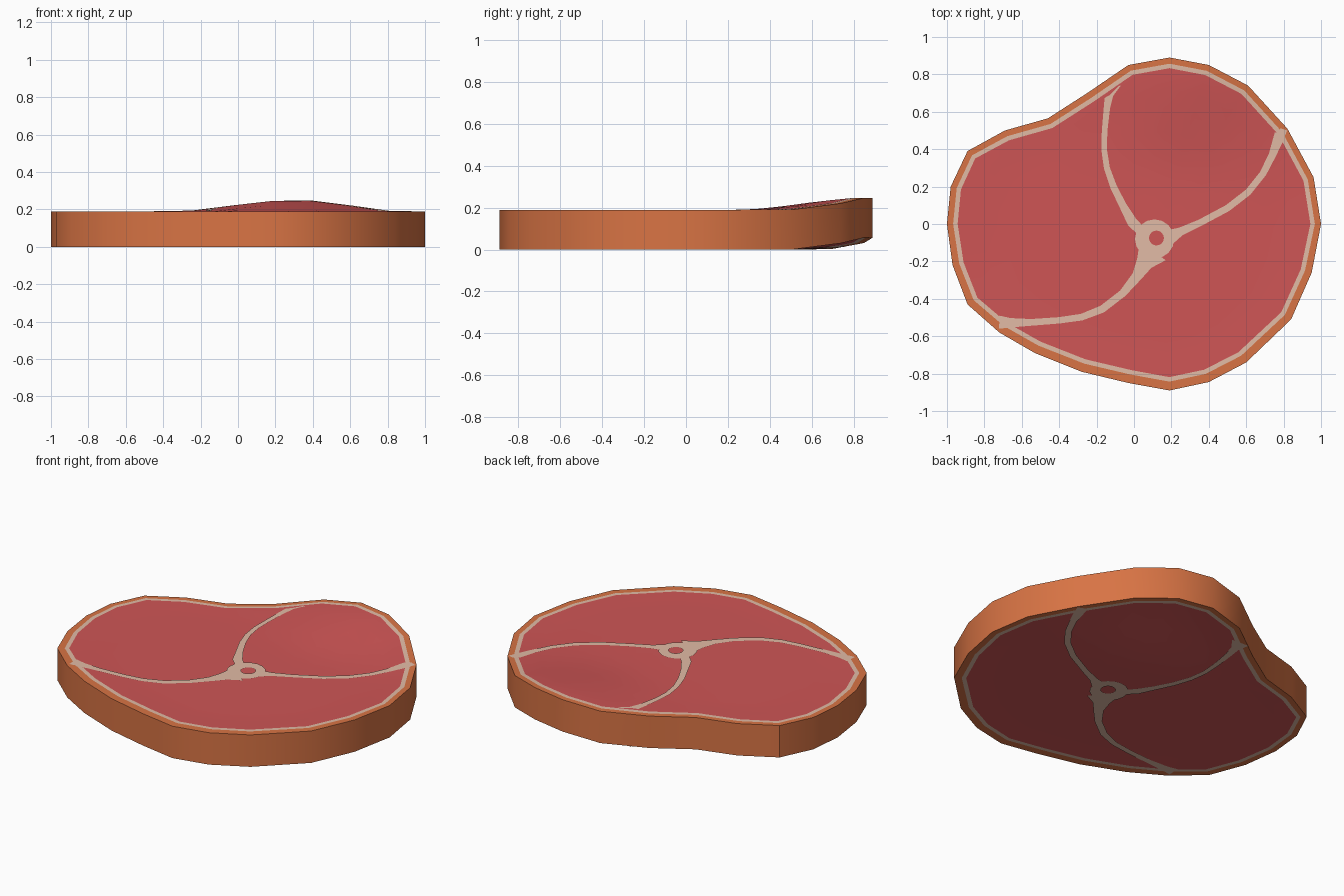
import bpy, bmesh, math
from mathutils import Vector

if "Cube" in bpy.data.objects:
    bpy.data.objects.remove(bpy.data.objects["Cube"])

THICK, LIFT = 0.19, 0.004
CENTRE = Vector((0.12, -0.075))


def material(name, rgb):
    m = bpy.data.materials.new(name)
    m.diffuse_color = tuple((c / 255) ** 2.2 for c in rgb) + (1,)
    m.use_nodes = True
    m.node_tree.nodes["Principled BSDF"].inputs["Base Color"].default_value = m.diffuse_color
    return m


crust = material("browned crust", (215, 115, 70))
fat = material("cream fat", (225, 186, 164))
meat = material("red meat", (205, 86, 86))


def bend(x, y):
    """The slice curls upward at its back edge."""
    d = math.hypot(x - 0.3, y - 0.87) / 0.68
    return 0.06 * math.cos(d * math.pi / 2) ** 2 if d < 1 else 0


def finish(bm, name, mats):
    me = bpy.data.meshes.new(name)
    bm.to_mesh(me)
    bm.free()
    for m in mats:
        me.materials.append(m)
    ob = bpy.data.objects.new(name, me)
    bpy.context.collection.objects.link(ob)
    return ob


# Outline of the slice, clockwise seen from above
outline = [Vector(p) for p in [
    (.19, .89), (.40, .85), (.61, .74), (.82, .51), (.96, .25), (1, 0), (.95, -.26), (.84, -.51),
    (.60, -.74), (.40, -.845), (.19, -.89), (-.03, -.85), (-.28, -.79), (-.53, -.69), (-.72, -.58),
    (-.89, -.43), (-.97, -.22), (-1, 0), (-.98, .20), (-.89, .39), (-.69, .50), (-.46, .565),
    (-.25, .70), (-.03, .85)]]
N = len(outline)


def inset(w):
    out = []
    for i, p in enumerate(outline):
        t = (outline[(i + 1) % N] - outline[i - 1]).normalized()
        out.append(p + Vector((t.y, -t.x)) * (w + 0.016 * max(0, -p.y)))
    return out


# Body: crust rim, fat band and meat rings on both sides
rim, band = inset(0.033), inset(0.057)
loops = [outline, rim, band]
loops += [[CENTRE + (p - CENTRE) * (k / 8) for p in band] for k in range(7, 0, -1)]
bm = bmesh.new()
edges = []
for z, top in ((THICK, True), (0, False)):
    rings = [[bm.verts.new((p.x, p.y, z + (-LIFT if top else LIFT) * (k > 2) + bend(*p)))
              for p in loop] for k, loop in enumerate(loops)]
    edges.append(rings[0])
    for k in range(len(rings) - 1):
        for i in range(N):
            j = (i + 1) % N
            f = bm.faces.new((rings[k][i], rings[k][j], rings[k + 1][j], rings[k + 1][i]))
            f.material_index = min(k, 2)
    bm.faces.new(rings[-1]).material_index = 2
for i in range(N):
    j = (i + 1) % N
    bm.faces.new((edges[0][i], edges[0][j], edges[1][j], edges[1][i]))
bmesh.ops.recalc_face_normals(bm, faces=bm.faces)
body = finish(bm, "steak_slice", [crust, fat, meat])
bpy.context.view_layer.objects.active = body
body.select_set(True)
bpy.ops.object.shade_smooth_by_angle(angle=math.radians(30))


# Flat strips laid on both faces, between two matching edge lines
def strip(name, left, right):
    bm = bmesh.new()
    for z, up in ((THICK + 0.001, 1), (-0.0005, -1)):
        a, b = [[bm.verts.new((p.x, p.y, z + bend(*p))) for p in line] for line in (left, right)]
        for i in range(len(a) - 1):
            f = bm.faces.new((a[i], a[i + 1], b[i + 1], b[i]))
            f.normal_update()
            if f.normal.z * up < 0:
                f.normal_flip()
    return finish(bm, name, [fat])


# Fat veins: x, y, width along each path
veins = {
    "fat_vein_back": [(.06, -.06, .05), (-.01, .01, .055), (-.06, .10, .04), (-.11, .20, .036),
                      (-.145, .30, .032), (-.16, .40, .03), (-.157, .5, .03), (-.145, .62, .034),
                      (-.133, .69, .045), (-.12, .75, .10)],
    "fat_vein_right": [(.19, -.07, .08), (.25, -.04, .045), (.35, .005, .036), (.5, .085, .036),
                       (.61, .17, .036), (.69, .27, .036), (.74, .37, .04), (.77, .45, .055),
                       (.79, .51, .06)],
    "fat_vein_left": [(.10, -.145, .17), (.055, -.21, .09), (.015, -.28, .055), (-.06, -.37, .04),
                      (-.17, -.455, .04), (-.28, -.498, .036), (-.4, -.515, .034),
                      (-.55, -.526, .036), (-.66, -.528, .05), (-.72, -.525, .07)]}
for name, path in veins.items():
    left, right = [], []
    for i, (x, y, w) in enumerate(path):
        a, b = path[max(i - 1, 0)], path[min(i + 1, len(path) - 1)]
        t = Vector((b[0] - a[0], b[1] - a[1])).normalized()
        n = Vector((-t.y, t.x)) * w / 2
        left.append(Vector((x, y)) + n)
        right.append(Vector((x, y)) - n)
    strip(name, left, right)

# Bone ring with red marrow showing through the middle
ring = [Vector((math.cos(k * math.tau / 16), math.sin(k * math.tau / 16))) for k in range(17)]
strip("bone_ring", [Vector((.11, -.08)) + r * .105 for r in ring],
      [CENTRE + r * .04 for r in ring])
